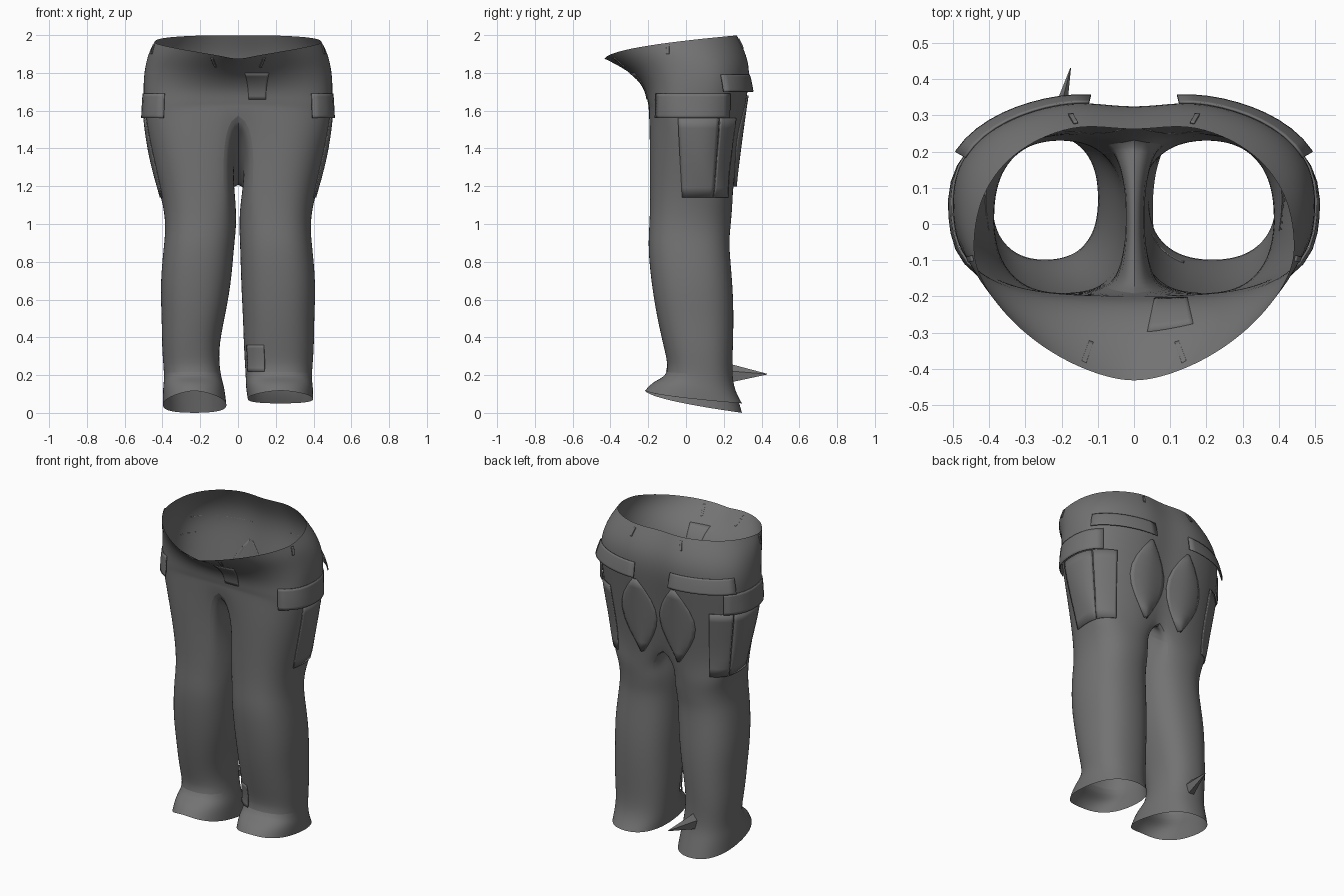
import bpy, bmesh, math
from mathutils import Vector
from mathutils.bvhtree import BVHTree

if "Cube" in bpy.data.objects:
    bpy.data.objects.remove(bpy.data.objects["Cube"])

cloth = bpy.data.materials.new("grey cloth")
cloth.use_nodes = True
grey = (0.17, 0.17, 0.17, 1)
cloth.diffuse_color = grey
cloth.node_tree.nodes["Principled BSDF"].inputs["Base Color"].default_value = grey

OUTER, INNER = 14, 6          # points round the outside and inside of each half

# front z, back z, half width, front y, back y, front roundness
HIPS = [
    (1.87, 2.00, .445, -.435, .285, 1.22),
    (1.835, 1.94, .475, -.36, .315, 1.05),
    (1.78, 1.86, .495, -.27, .345, .85),
    (1.71, 1.76, .505, -.215, .35, .7),
    (1.65, 1.62, .50, -.205, .325, .65),
    (1.63, 1.43, .495, -.2, .295, .65),
    (1.61, 1.19, .475, -.2, .26, .65),
]
# front z, back z, outer x, right inner x, left inner x, front y, back y, roundness
LEGS = [
    (1.44, 1.09, .44, .03, .04, -.2, .255, .5),
    (1.17, 1.02, .395, .008, .008, -.195, .245, .8),
    (1.0, .95, .385, .008, .005, -.195, .235, 1),
    (.88, .88, .395, .02, .01, -.205, .23, 1),
    (.68, .68, .415, .035, .015, -.185, .25, 1),
    (.5, .5, .405, .07, .025, -.155, .255, 1),
    (.33, .33, .405, .105, .03, -.115, .25, 1),
    (.2, .18, .39, .09, .04, -.085, .245, 1),
    (.17, .1, .40, .07, .04, -.175, .27, 1),
    (.12, 0, .40, .06, .05, -.22, .30, 1),
]


def power(value, e):
    return math.copysign(abs(value) ** e, value)


def ring(side, zf, zb, w, inner, yf, yb, e, blend, z_curve, lift=0):
    """Closed section of one half: half oval blending into a full oval."""
    yc, h = (yf + yb) / 2, (yb - yf) / 2
    pts = []
    for i in range(OUTER + 1 + INNER):
        if i <= OUTER:
            a = math.pi * (i / OUTER - .5)
            r = e if a < 0 else .85
            x = inner + (w - inner) * power(max(math.cos(a), 0), r)
            y = yc + h * power(math.sin(a), r)
            if a > 0:
                y -= .03 * math.exp(-(x / .07) ** 2)
            b = math.radians(-125 + 250 * i / OUTER)
        else:
            k = (i - OUTER) / (INNER + 1)
            x, y = inner, yb - .03 + (yf - yb + .03) * k
            b = math.radians(125 + 110 * k)
        ox = (w + inner) / 2 + (w - inner) / 2 * power(math.cos(b), .85)
        oy = yc + h * power(math.sin(b), .85)
        x, y = x + (ox - x) * blend, y + (oy - y) * blend
        t = min(max((y - yf) / (yb - yf), 0), 1)
        z = zf + (zb + lift - zf) * t ** z_curve
        pts.append((side * (0 if x < 1e-5 else x), y, z))
    return pts


def add_object(name, bm):
    mesh = bpy.data.meshes.new(name)
    bm.to_mesh(mesh)
    bm.free()
    mesh.materials.append(cloth)
    obj = bpy.data.objects.new(name, mesh)
    bpy.context.scene.collection.objects.link(obj)
    for o in bpy.context.selected_objects:
        o.select_set(False)
    obj.select_set(True)
    bpy.context.view_layer.objects.active = obj
    bpy.ops.object.shade_smooth_by_angle(angle=math.radians(40))
    return obj


# Trouser shell: hips and both legs in one surface
bm = bmesh.new()
for side in (1, -1):
    rows = []
    for n, (zf, zb, w, yf, yb, e) in enumerate(HIPS):
        rows.append(ring(side, zf, zb, w, 0, yf, yb, e, 0, .5 if n < 4 else 1))
    for n, (zf, zb, w, right, left, yf, yb, blend) in enumerate(LEGS):
        hem = n == len(LEGS) - 1
        rows.append(ring(side, zf, zb, w, left if side > 0 else right, yf, yb, .7, blend,
                         .6 if hem else 1, .05 if hem and side > 0 else 0))
    crotch = len(HIPS) - 1
    verts = [[bm.verts.new(p) for p in (row[:OUTER + 1] if n < crotch else row)]
             for n, row in enumerate(rows)]
    for n, (top, low) in enumerate(zip(verts, verts[1:])):
        count = OUTER if n < crotch else len(low)
        for i in range(count):
            j = (i + 1) % len(low)
            quad = [top[i], low[i], low[j], top[j]]
            bm.faces.new(quad if side > 0 else quad[::-1])
bmesh.ops.remove_doubles(bm, verts=bm.verts, dist=1e-4)
trousers = add_object("trousers", bm)
smooth = trousers.modifiers.new("smooth", "SUBSURF")
smooth.levels = smooth.render_levels = 2
bpy.context.view_layer.update()
surface = BVHTree.FromObject(trousers, bpy.context.evaluated_depsgraph_get())


def patch(name, side, centre, angles, heights, lift_top, lift_low, lens=False):
    """Cloth panel wrapped on the shell; angle 0 is outward, 90 is the back."""
    cols, rows = 10, 8
    bm = bmesh.new()
    grid = []
    mid, half = sum(angles) / 2, (angles[1] - angles[0]) / 2
    for r in range(rows + 1):
        v = r / rows
        z = heights[1] + (heights[0] - heights[1]) * v
        width = half * (.08 + .92 * math.sin(math.pi * v)) if lens else half
        line = []
        for c in range(cols + 1):
            u = 2 * c / cols - 1
            a = math.radians(mid + width * u)
            out = Vector((side * math.cos(a), math.sin(a), 0))
            start = Vector((side * centre[0], centre[1], z)) + out * 2
            hit = surface.ray_cast(start, -out, 1.95)[0]
            lift = lift_top + (lift_low - lift_top) * v
            if lens:
                lift *= 1 - u * u
            line.append(bm.verts.new(hit + out * lift) if hit else None)
        grid.append(line)
    for r in range(rows):
        for c in range(cols):
            quad = [grid[r][c], grid[r + 1][c], grid[r + 1][c + 1], grid[r][c + 1]]
            if all(quad):
                bm.faces.new(quad if side > 0 else quad[::-1])
    obj = add_object(name, bm)
    solid = obj.modifiers.new("cloth thickness", "SOLIDIFY")
    solid.thickness, solid.offset = .006, 0


# Pockets, seat panels and belt loops on both sides
hip = (.2, .03)
for side, label in ((1, "left"), (-1, "right")):
    patch(label + "_cargo_flap", side, hip, (-45, 42), (1.56, 1.69), .004, .018)
    patch(label + "_cargo_pocket_front", side, hip, (-14, 29), (1.14, 1.56), .006, .003)
    patch(label + "_cargo_pocket_back", side, hip, (30, 58), (1.14, 1.56), .008, .004)
    patch(label + "_back_pocket_flap", side, hip, (30, 104), (1.7, 1.79), .003, .03)
    patch(label + "_seat_panel", side, (.1, 0), (60, 108), (1.2, 1.68), .006, .016, True)
    for n, (angle, low, high) in enumerate(((-70, 1.83, 1.88), (-12, 1.9, 1.95),
                                            (60, 1.93, 1.98))):
        patch(f"{label}_belt_loop_{n}", side, (0, 0), (angle - 1, angle + 1),
              (low, high), .004, .004)

# Small front pocket and the torn fold at the left ankle
patch("coin_pocket", 1, (.1, 0), (-102, -77), (1.66, 1.8), .001, .002)
patch("ankle_fold", 1, (.22, .07), (-150, -115), (.22, .36), .001, .012)

# Pointed scrap of cloth behind the right ankle
bm = bmesh.new()
bmesh.ops.create_cone(bm, cap_ends=False, segments=5, radius1=.055, radius2=.002, depth=.2)
for v in bm.verts:
    x, y, z = v.co
    v.co = (-.2 + x * .6 + z * .25, .33 + z, .205 + y)
add_object("ankle_scrap", bm)
